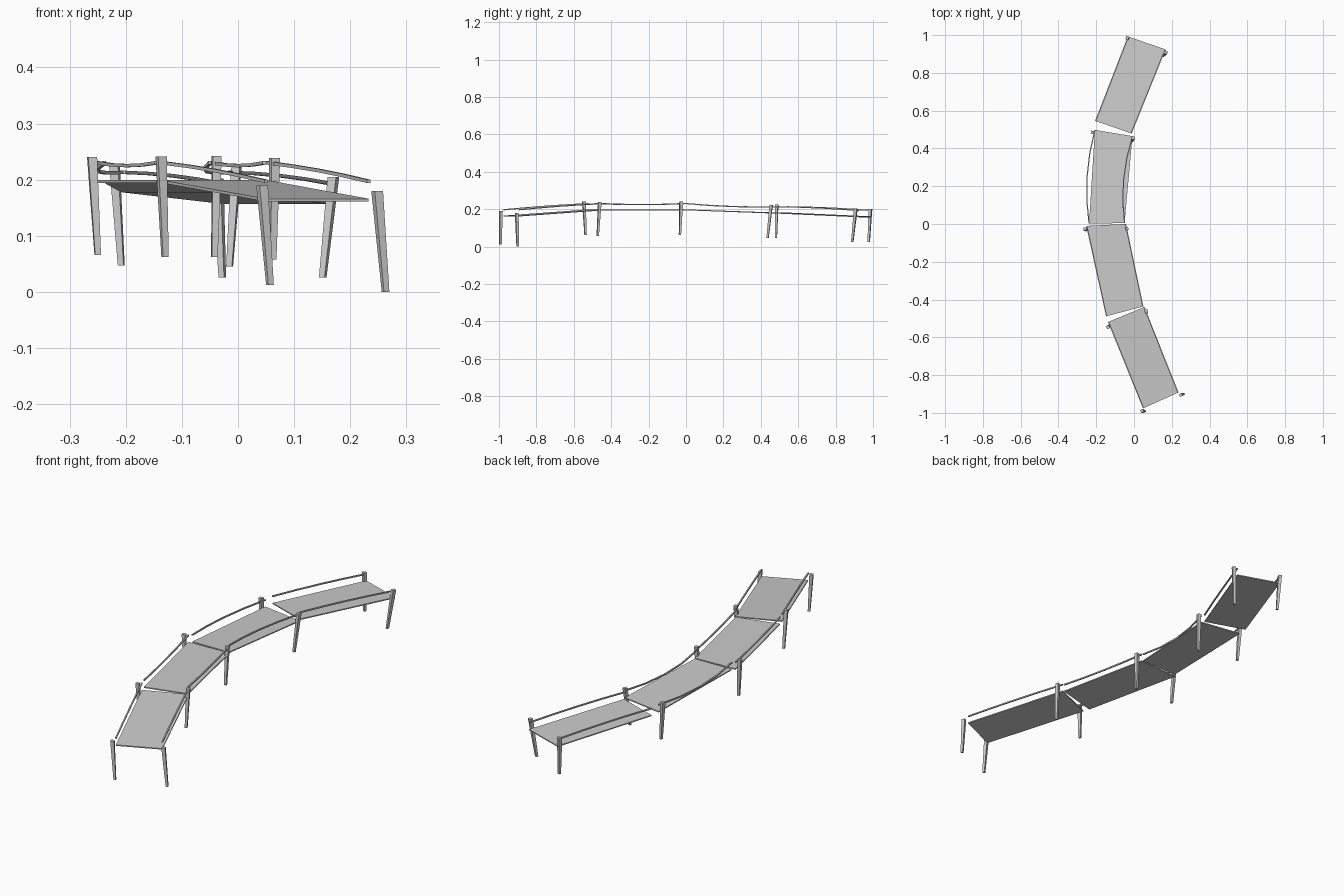
import bpy, bmesh, math
from mathutils import Vector

if "Cube" in bpy.data.objects:
    bpy.data.objects.remove(bpy.data.objects["Cube"])

def make_object(name, bm):
    bmesh.ops.recalc_face_normals(bm, faces=bm.faces)
    mesh = bpy.data.meshes.new(name)
    bm.to_mesh(mesh)
    bm.free()
    ob = bpy.data.objects.new(name, mesh)
    bpy.context.collection.objects.link(ob)
    return ob

def sweep(name, points, sizes, angle):
    """Square bar through the points, with a half-width at each point."""
    bm = bmesh.new()
    rings = []
    pts = [Vector(p) for p in points]
    for i, p in enumerate(pts):
        d = (pts[min(i + 1, len(pts) - 1)] - pts[max(i - 1, 0)]).normalized()
        if abs(d.z) > 0.8:   # posts: level cross-section
            u = Vector((math.cos(angle), math.sin(angle), 0))
            v = Vector((-u.y, u.x, 0))
        else:                # rails: upright cross-section
            u = d.cross(Vector((0, 0, 1))).normalized()
            v = u.cross(d)
        s = sizes[i]
        rings.append([bm.verts.new(p + u * a * s + v * b * s)
                      for a, b in ((-1, -1), (1, -1), (1, 1), (-1, 1))])
    for r, q in zip(rings, rings[1:]):
        for k in range(4):
            bm.faces.new((r[k], r[(k + 1) % 4], q[(k + 1) % 4], q[k]))
    bm.faces.new(rings[0])
    bm.faces.new(rings[-1])
    return make_object(name, bm)

def deck(name, corners, thickness=0.005):
    bm = bmesh.new()
    top = [bm.verts.new(c) for c in corners]
    low = [bm.verts.new((x, y, z - thickness)) for x, y, z in corners]
    bm.faces.new(top)
    bm.faces.new(low)
    for k in range(4):
        bm.faces.new((top[k], top[k - 1], low[k - 1], low[k]))
    return make_object(name, bm)

# Deck sections: front left, front right, back right, back left, end heights,
# then rail bulge sideways (x) and upwards (z)
sections = [
    ((0.05, -0.975), (0.233, -0.893), (0.053, -0.44), (-0.135, -0.518), 0.166, 0.199, 0, 0.003),
    ((-0.145, -0.488), (0.047, -0.437), (-0.045, 0.0), (-0.25, -0.01), 0.199, 0.199, 0, -0.005),
    ((-0.238, 0.002), (-0.05, 0.005), (-0.008, 0.465), (-0.207, 0.498), 0.199, 0.182, -0.026, -0.007),
    ((-0.203, 0.545), (-0.015, 0.48), (0.165, 0.925), (-0.03, 0.992), 0.182, 0.162, 0, 0.004),
]
for n, (fl, fr, br, bl, z0, z1, bx, bz) in enumerate(sections, 1):
    deck(f"deck_{n}", [(*fl, z0), (*fr, z0), (*br, z1), (*bl, z1)])
    for side, a, b in (("left", fl, bl), ("right", fr, br)):
        start, end = Vector((*a, z0 + 0.031)), Vector((*b, z1 + 0.031))
        path = []
        for i in range(5):
            t = i / 4
            w = 4 * t * (1 - t)
            path.append(start.lerp(end, t) + Vector((bx * w, 0, bz * w)))
        sweep(f"{side}_rail_{n}", path, [0.003] * 5, 0)

# Tapered leaning posts: top point, bottom point, turn in degrees
posts = [
    ((0.043, -0.990, 0.190), (0.057, -0.992, 0.012), 23),
    ((0.248, -0.905, 0.180), (0.263, -0.900, 0.000), 23),
    ((-0.137, -0.546, 0.241), (-0.130, -0.537, 0.062), 18),
    ((0.065, -0.461, 0.239), (0.062, -0.472, 0.058), 18),
    ((-0.260, -0.027, 0.240), (-0.250, -0.033, 0.066), 8),
    ((-0.038, -0.024, 0.242), (-0.042, -0.032, 0.062), 8),
    ((-0.220, 0.485, 0.225), (-0.208, 0.481, 0.047), -12),
    ((-0.003, 0.455, 0.222), (-0.015, 0.436, 0.045), -12),
    ((-0.036, 0.986, 0.202), (-0.028, 0.977, 0.026), -21),
    ((0.170, 0.908, 0.205), (0.151, 0.889, 0.026), -21),
]
for n, (top, low, turn) in enumerate(posts, 1):
    sweep(f"post_{n}", [low, top], [0.0052, 0.008], math.radians(turn))
